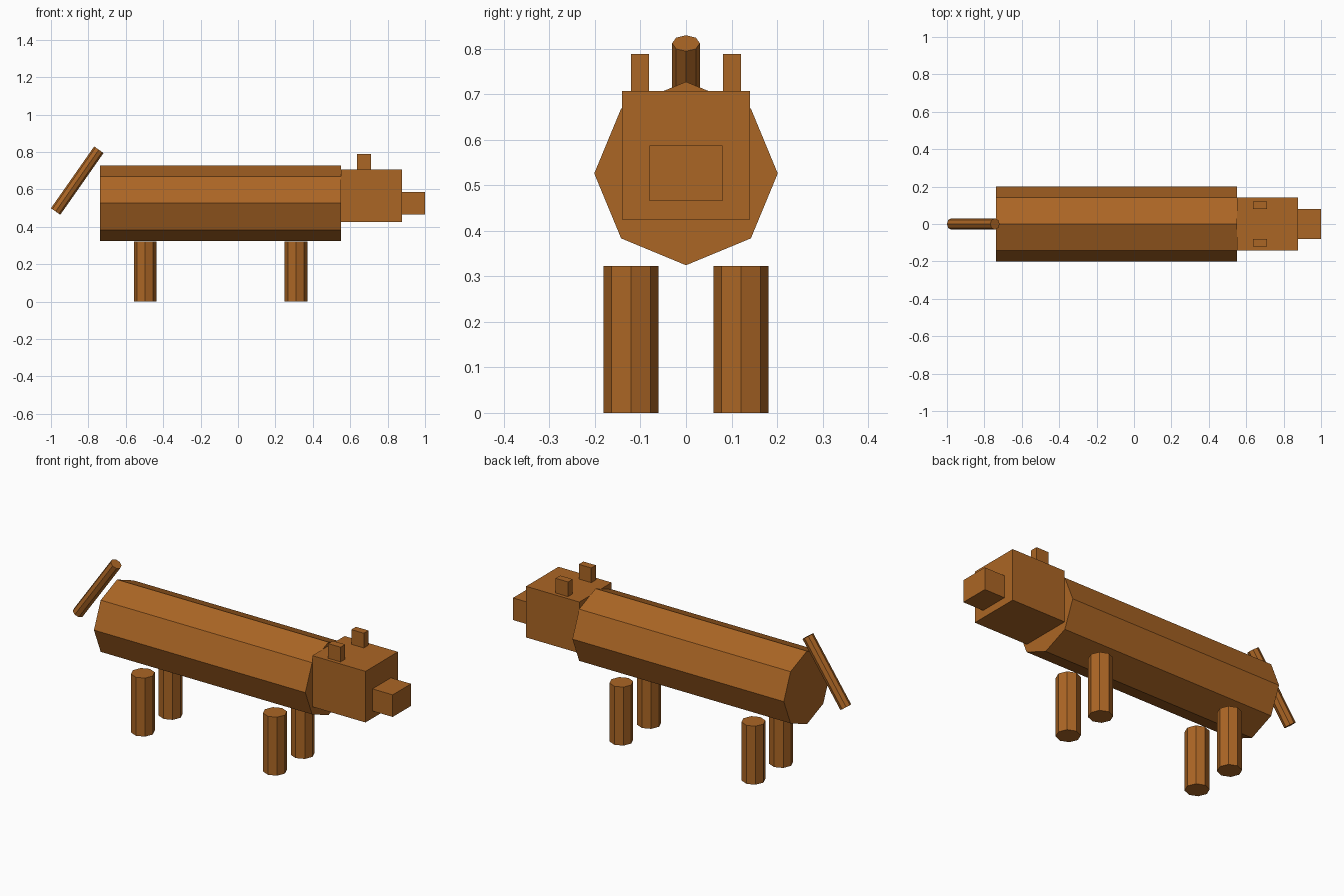
import bpy, math

if "Cube" in bpy.data.objects:
    bpy.data.objects.remove(bpy.data.objects["Cube"])

brown = bpy.data.materials.new("brown")
brown.diffuse_color = (0.41, 0.132, 0.018, 1)
brown.use_nodes = True
brown.node_tree.nodes["Principled BSDF"].inputs["Base Color"].default_value = brown.diffuse_color


def finish(name):
    ob = bpy.context.object
    ob.name = name
    ob.data.materials.append(brown)
    return ob


def box(name, lo, hi):
    centre = [(a + b) / 2 for a, b in zip(lo, hi)]
    bpy.ops.mesh.primitive_cube_add(size=1, location=centre)
    ob = finish(name)
    ob.scale = [b - a for a, b in zip(lo, hi)]
    return ob


def rod(name, centre, radius, length, tilt=0.0):
    # eight-sided cylinder with corners on the axes, tilted about y
    bpy.ops.mesh.primitive_cylinder_add(vertices=8, radius=radius, depth=length,
                                        location=centre, rotation=(0, tilt, 0))
    return finish(name)


# Octagonal body lying along x
rod("body", (-0.093, 0, 0.526), 0.2016, 1.29, math.pi / 2)

# Head and snout
box("head", (0.552, -0.141, 0.425), (0.877, 0.141, 0.707))
box("snout", (0.877, -0.08, 0.465), (1.0, 0.08, 0.587))

# Mirrored ears and legs
for side, s in (("left", 1), ("right", -1)):
    y0, y1 = sorted((s * 0.081, s * 0.121))
    box(side + "_ear", (0.635, y0, 0.707), (0.711, y1, 0.788))
    for end, x in (("front", 0.31), ("rear", -0.496)):
        rod(f"{end}_{side}_leg", (x, s * 0.121, 0.1613), 0.0605, 0.3226)

# Slanted tail behind the body
rod("tail", (-0.8595, 0, 0.647), 0.0305, 0.403, math.radians(35))
